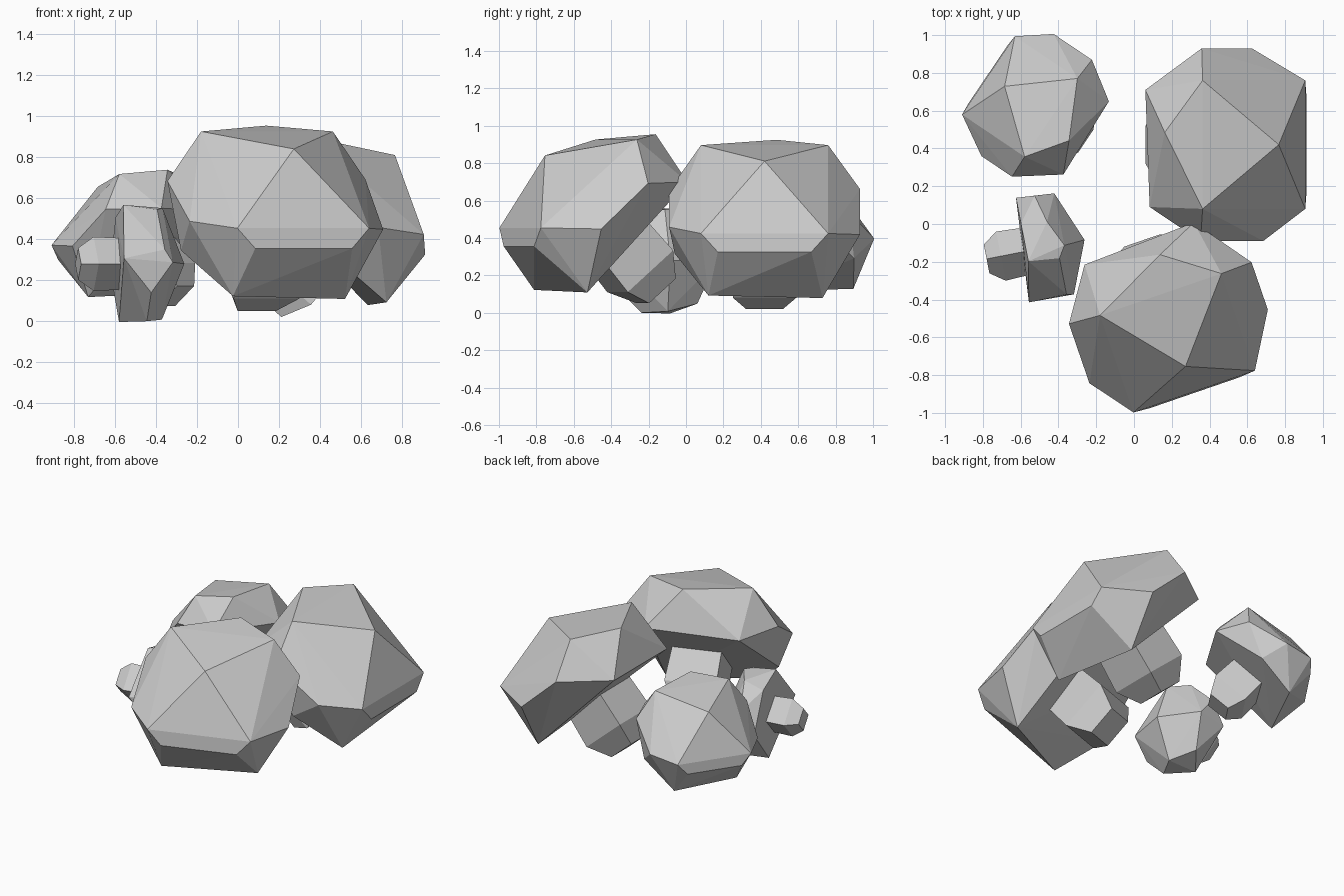
import bpy, bmesh
from math import radians
from mathutils import Matrix, Vector

cube = bpy.data.objects.get("Cube")
if cube:
    bpy.data.objects.remove(cube, do_unlink=True)

# One plain grey for every part
grey = bpy.data.materials.new("stone_grey")
grey.use_nodes = True
grey.diffuse_color = (0.6, 0.6, 0.6, 1)
grey.node_tree.nodes["Principled BSDF"].inputs["Base Color"].default_value = grey.diffuse_color


def hull_object(name, points, placement):
    """Flat-faced convex solid wrapped around a handful of corners."""
    bm = bmesh.new()
    for point in points:
        bm.verts.new(placement @ Vector(point))
    result = bmesh.ops.convex_hull(bm, input=bm.verts)
    loose = {v for v in result["geom_interior"] if isinstance(v, bmesh.types.BMVert)}
    bmesh.ops.delete(bm, geom=list(loose), context="VERTS")
    bmesh.ops.dissolve_limit(bm, angle_limit=radians(2), verts=bm.verts, edges=bm.edges)
    bmesh.ops.recalc_face_normals(bm, faces=bm.faces)
    mesh = bpy.data.meshes.new(name)
    bm.to_mesh(mesh)
    bm.free()
    mesh.materials.append(grey)
    obj = bpy.data.objects.new(name, mesh)
    bpy.context.collection.objects.link(obj)
    return obj


def rectangle(half_x, half_y, z):
    return [(sx * half_x, sy * half_y, z) for sx in (-1, 1) for sy in (-1, 1)]


# Cap: low pyramid over a squarish crown, bulging flanks, uneven underside
cap_points = [(0, 0, 0.2)]
cap_points += rectangle(0.36, 0.34, 0)
cap_points += [(0.43, side * 0.25, -0.07) for side in (-1, 1)]
cap_points += [(-0.21, -0.51, -0.19), (0.17, -0.51, -0.12),
               (-0.21, 0.51, -0.18), (0.15, 0.51, -0.19)]
cap_points += [(-0.41, -0.33, -0.37), (0.44, -0.3, -0.37),
               (-0.44, 0.29, -0.37), (0.38, 0.31, -0.44)]
cap_points += [(-0.53, 0.065, -0.11), (0.1, -0.48, -0.37)]

# Stem: square block with a tapered foot
stem_points = rectangle(0.16, 0.16, -0.3) + rectangle(0.17, 0.17, -0.62)
stem_points += rectangle(0.1, 0.1, -0.76)


def mushroom(name, location, size, yaw, tilt, roll=0):
    turn = [Matrix.Rotation(radians(angle), 4, axis)
            for angle, axis in ((yaw, "Z"), (tilt, "Y"), (roll, "Z"))]
    placement = (Matrix.Translation(location) @ turn[0] @ turn[1] @ turn[2]
                 @ Matrix.Scale(size, 4))
    hull_object(name + "_cap", cap_points, placement)
    hull_object(name + "_stem", stem_points, placement)


mushroom("front_mushroom", (0.23, -0.63, 0.69), 1, -71, 41)
mushroom("left_mushroom", (0.635, 0.42, 0.66), 1, 0, 41)
mushroom("back_mushroom", (-0.605, 0.675, 0.545), 0.735, 146, 41)
mushroom("fallen_mushroom", (-0.37, -0.105, 0.28), 0.55, 11, 90, 225)
